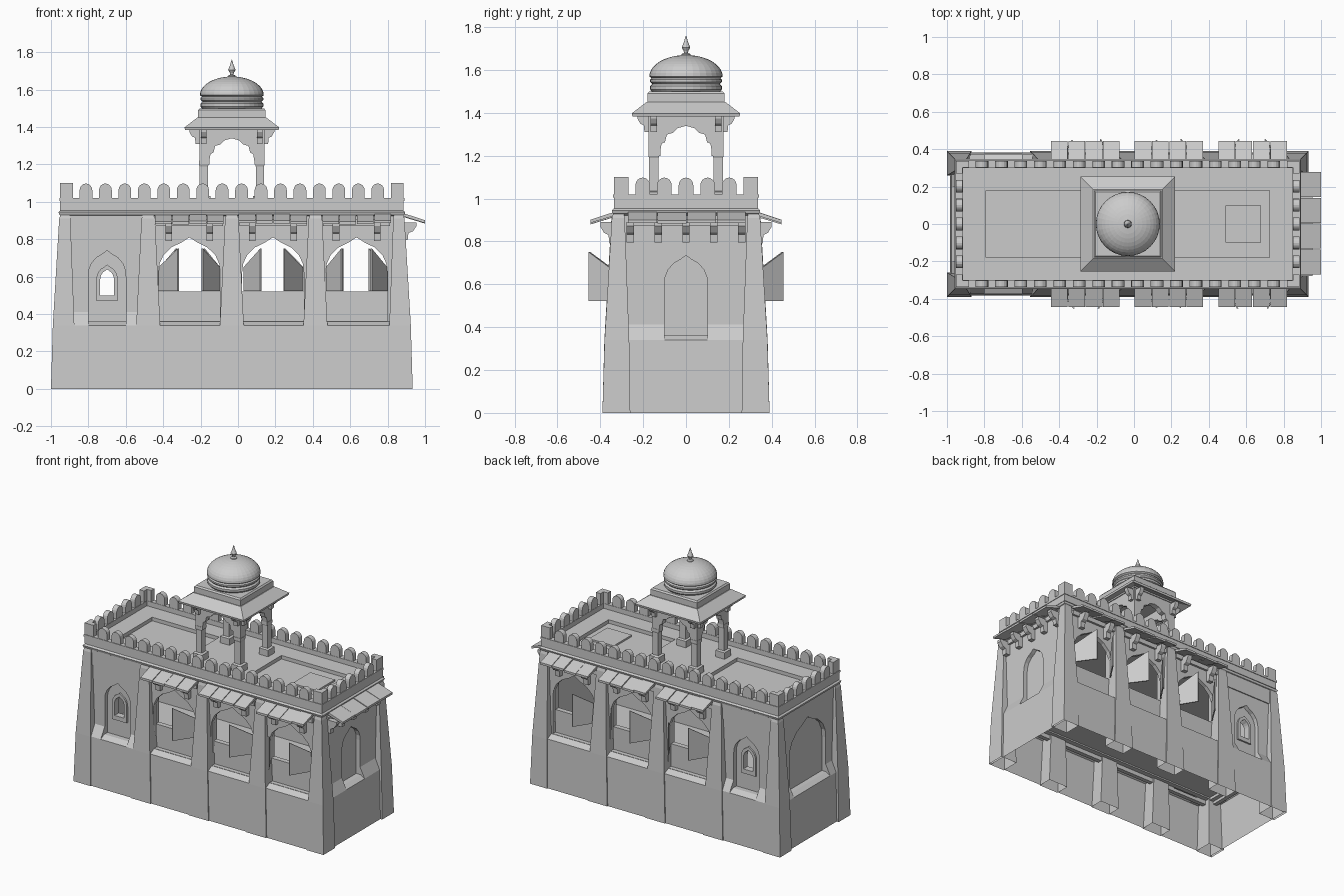
import bpy, bmesh, math, random
from mathutils import Vector

random.seed(4)
if "Cube" in bpy.data.objects:
    bpy.data.objects.remove(bpy.data.objects["Cube"])

stone = bpy.data.materials.new("grey stone")
stone.use_nodes = True
stone.diffuse_color = (0.6, 0.6, 0.6, 1)
stone.node_tree.nodes["Principled BSDF"].inputs["Base Color"].default_value = stone.diffuse_color

CX = -0.033            # middle of the building
BAYS = (-0.26, 0.187, 0.634)
NICHE_X = -0.70
ARCH = [(1, 0), (.97, .25), (.84, .5), (.58, .72), (.25, .86), (0, 1)]
CUSPED = [(1, 0), (.95, .3), (.82, .36), (.74, .66), (.52, .72), (.34, .9), (0, 1)]


def add(name, bm):
    bmesh.ops.remove_doubles(bm, verts=bm.verts, dist=1e-5)
    bmesh.ops.recalc_face_normals(bm, faces=bm.faces)
    mesh = bpy.data.meshes.new(name)
    bm.to_mesh(mesh)
    bm.free()
    mesh.materials.append(stone)
    obj = bpy.data.objects.new(name, mesh)
    bpy.context.collection.objects.link(obj)
    return obj


def plate(name, loops, a, b, axis):
    """Extrude outlines (later loops are holes) from a to b along an axis."""
    curve = bpy.data.curves.new(name, 'CURVE')
    curve.dimensions, curve.fill_mode = '2D', 'BOTH'
    curve.extrude = abs(b - a) / 2
    for loop in loops:
        sp = curve.splines.new('POLY')
        sp.points.add(len(loop) - 1)
        for p, (u, v) in zip(sp.points, loop):
            p.co = (u, v, 0, 1)
        sp.use_cyclic_u, sp.use_smooth = True, False
    tmp = bpy.data.objects.new(name, curve)
    bpy.context.collection.objects.link(tmp)
    mesh = bpy.data.meshes.new_from_object(tmp.evaluated_get(bpy.context.evaluated_depsgraph_get()))
    bpy.data.objects.remove(tmp)
    bpy.data.curves.remove(curve)
    bm = bmesh.new()
    bm.from_mesh(mesh)
    bpy.data.meshes.remove(mesh)
    for v in bm.verts:
        u, w, d = v.co
        d += (a + b) / 2
        v.co = {'x': (d, u, w), 'y': (u, d, w), 'z': (u, w, d)}[axis]
    for f in bm.faces:
        f.smooth = False
    return add(name, bm)


def box2(u0, u1, v0, v1):
    return [(u0, v0), (u1, v0), (u1, v1), (u0, v1)]


def arch(c, half, z0, spring, apex, shape=ARCH):
    side = [(half * x, spring + (apex - spring) * z) for x, z in shape]
    right = [(half, z0)] + side
    return [(c + x, z) for x, z in right] + [(c - x, z) for x, z in right[-2::-1]]


def rect(z, x0, x1, y0, y1):
    return [(x0, y0, z), (x1, y0, z), (x1, y1, z), (x0, y1, z)]


def square(z, h, x=CX, y=0):
    return rect(z, x - h, x + h, y - h, y + h)


def circle(z, r, n=32):
    return [(CX + r * math.cos(i * math.tau / n), r * math.sin(i * math.tau / n), z) for i in range(n)]


def loft(name, rings, bottom=True):
    bm = bmesh.new()
    rows = [[bm.verts.new(p) for p in ring] for ring in rings]
    for lo, hi in zip(rows, rows[1:]):
        for i in range(len(lo)):
            j = (i + 1) % len(lo)
            bm.faces.new((lo[i], lo[j], hi[j], hi[i]))
    bm.faces.new(rows[-1])
    if bottom:
        bm.faces.new(rows[0][::-1])
    return add(name, bm)


def bracket(name, base, sign, along, z, out, tall, axis, thick=.035):
    """Stepped corbel growing outwards from a wall face."""
    shape = [(0, 0), (.4, 0), (.45, .4), (.75, .5), (1, .8), (1, 1), (0, 1)]
    plate(name, [[(base + sign * u * out, z + v * tall) for u, v in shape]],
          along - thick / 2, along + thick / 2, axis)


def awning(name, base, sign, start, end, axis):
    """Row of four sloping slabs, slightly uneven."""
    w = (end - start) / 4
    for i in range(4):
        d = random.uniform(-.004, .004)
        shape = [(base, .918 + d), (base + sign * .115, .883 + d),
                 (base + sign * .115, .898 + d), (base, .936 + d)]
        plate(name, [shape], start + i * w + .002, start + (i + 1) * w - .002, axis)


# Hollow plinth with sloping top; its cap is the floor
loft("plinth", [rect(0, -.985, .92, -.383, .383), rect(.34, -.975, .91, -.375, .375),
                rect(.36, -.945, .88, -.335, .335)], bottom=False)

# Long walls, the same on front and back
for s in (-1, 1):
    holes = [arch(c, .165, .362, .62, .81) for c in BAYS]
    niche = arch(NICHE_X, .10, .345, .6, .74)
    plate("arcade_wall", [box2(-.93, .865, .32, .94), niche] + holes, s * .30, s * .33, 'y')
    window = arch(NICHE_X, .037, .5, .58, .64)
    plate("inner_wall", [box2(-.93, .865, .35, .94), window] +
          [box2(c - .165, c + .165, .52, .9) for c in BAYS], s * .265, s * .30, 'y')
    plate("window_frame", [arch(NICHE_X, .057, .47, .58, .665), window], s * .30, s * .312, 'y')
    plate("panel_lintel", [box2(-.9, -.5, .82, .93)], s * .33, s * .337, 'y')
    wedge = [(s * .30, .34), (s * .375, .34), (s * .33, .412), (s * .30, .412)]
    for x0, x1 in ((-.9, -.80), (-.60, -.52)):
        plate("panel_sill", [wedge], x0, x1, 'x')
    for c in BAYS:
        awning("bay_awning", s * .33, s, c - .185, c + .185, 'x')
        plate("bay_lintel", [box2(c - .18, c + .18, .872, .905)], s * .33, s * .345, 'y')
        for k in (-1, 1):
            bracket("bay_bracket", s * .33, s, c + k * .11, .79, .07, .1, 'x')
            # Half-open shutter leaf
            bm = bmesh.new()
            hx, fx = c + k * .158, c + k * random.uniform(.055, .08)
            bm.faces.new([bm.verts.new(p) for p in (
                (hx, s * .315, .522), (fx, s * .45, .522), (fx, s * .45, .75), (hx, s * .315, .65))])
            add("shutter", bm).modifiers.new("thickness", 'SOLIDIFY').thickness = .008
    # Tapering buttresses between the bays
    for x in (-.48, CX, .414):
        loft("buttress", [rect(z, x - h, x + h, min(s * .29, s * y), max(s * .29, s * y))
                          for z, h, y in ((0, .077, .39), (.34, .064, .381), (.91, .036, .348), (.93, .03, .342))],
             bottom=False)

# End walls with blind arches
for s, half, apex in ((1, .10, .735), (-1, .2, .82)):
    face = CX + s * .908
    plate("end_wall", [box2(-.31, .31, .32, .94), arch(0, half, .345, .6, apex)], face - s * .03, face, 'x')
    plate("end_backing", [box2(-.3, .3, .34, .94)], face - s * .06, face - s * .03, 'x')
    wedge = [(face - s * .03, .34), (face + s * .035, .34), (face, .412), (face - s * .03, .412)]
    for k in (-1, 1):
        plate("end_sill", [wedge], k * half, k * .29, 'y')
    # Corner buttresses
    for t in (-1, 1):
        rings = []
        for z, off, w in ((0, 0, .13), (.34, .01, .115), (.91, .044, .06), (.93, .05, .05)):
            xs = sorted((CX + s * (.967 - off), CX + s * (.967 - off - w)))
            ys = sorted((t * (.39 - off), t * (.39 - off - w)))
            rings.append(rect(z, *xs, *ys))
        loft("corner_buttress", rings, bottom=False)

# Awning and corbels on the left end
END = CX + .908
awning("end_awning", END + .01, 1, -.272, .28, 'y')
plate("end_lintel", [box2(-.27, .27, .872, .905)], END, END + .015, 'x')
for i in range(5):
    bracket("end_bracket", END, 1, (i - 2) * .13, .795, .08, .095, 'y')

# Roof, cornice and sunk terraces
loft("cornice", [rect(z, CX - .58 - h, CX + .58 + h, -h, h) for z, h in
                 ((.92, .325), (.93, .342), (.945, .347), (.955, .335), (.96, .335))])
plate("roof_terrace", [box2(-.93, .865, -.32, .32), box2(-.79, -.27, -.18, .18),
                       box2(.21, .725, -.18, .18)], .955, .985, 'z')
loft("roof_hatch", [rect(z, .49, .68, -.1, .1) for z in (.955, .972)])


# Battlements: one outline per side
def battlement(name, lo, hi, count, a, b, axis):
    step, outline = (hi - lo - .068) / (count - 1), [(hi, .955), (lo, .955)]
    for i in range(count):
        c = lo + .034 + i * step
        if i in (0, count - 1):
            outline += [(c - .034, 1.1), (c + .034, 1.1), (c + .034, 1.02)]
            if i:
                outline[-3:] = [(c - .034, 1.02), (c - .034, 1.1), (c + .034, 1.1)]
        else:
            outline += [(c - .034, 1.02)]
            outline += [(c - .034 * math.cos(k * math.pi / 8), 1.062 + .036 * math.sin(k * math.pi / 8))
                        for k in range(9)]
            outline += [(c + .034, 1.02)]
    plate(name, [outline], a, b, axis)


for s in (-1, 1):
    battlement("long_battlement", CX - .918, CX + .918, 18, s * .302, s * .337, 'y')
    battlement("end_battlement", -.337, .337, 7, CX + s * .883, CX + s * .918, 'x')
    plate("long_parapet_ledge", [box2(CX - .922, CX + .922, 1.005, 1.02)], s * .30, s * .341, 'y')
    plate("end_parapet_ledge", [box2(-.341, .341, 1.005, 1.02)], CX + s * .881, CX + s * .922, 'x')

# Roof pavilion: posts, arches and brackets
for s in (-1, 1):
    for t in (-1, 1):
        x, y = CX + s * .15, t * .15
        loft("pavilion_post", [square(z, h, x, y) for z, h in
                               ((.98, .036), (1.03, .036), (1.035, .022), (1.19, .022), (1.2, .026), (1.22, .026))])
        bracket("pavilion_bracket", t * .172, t, x, 1.31, .055, .08, 'x', .03)
        bracket("pavilion_bracket", CX + s * .172, s, y, 1.31, .055, .08, 'y', .03)
    for c, axis, mid in ((CX, 'y', 0), (0, 'x', CX)):
        top = [(c - .174, 1.2), (c - .174, 1.42), (c + .174, 1.42), (c + .174, 1.2)]
        plate("pavilion_arch", [top + arch(c, .12, 1.2, 1.22, 1.34, CUSPED)],
              mid + s * .135, mid + s * .174, axis)

# Pavilion eave, block, dome and finial
loft("pavilion_eave", [square(z, h) for z, h in ((1.415, .17), (1.383, .25), (1.398, .253), (1.45, .185))])
loft("pavilion_block", [square(z, h) for z, h in ((1.4, .18), (1.49, .18), (1.5, .172))])
rings = [(1.5, .16), (1.51, .168), (1.525, .168), (1.535, .158), (1.545, .168), (1.555, .168), (1.562, .16)]
rings += [(1.57 + .1 * math.sin(a), .171 * math.cos(a)) for a in (i * math.pi / 20 for i in range(10))]
loft("dome", [circle(z, r) for z, r in rings + [(1.671, .012)]])
loft("finial", [circle(z, r, 12) for z, r in
                ((1.665, .022), (1.675, .02), (1.68, .009), (1.69, .011), (1.705, .02), (1.73, .01), (1.76, .001))])
